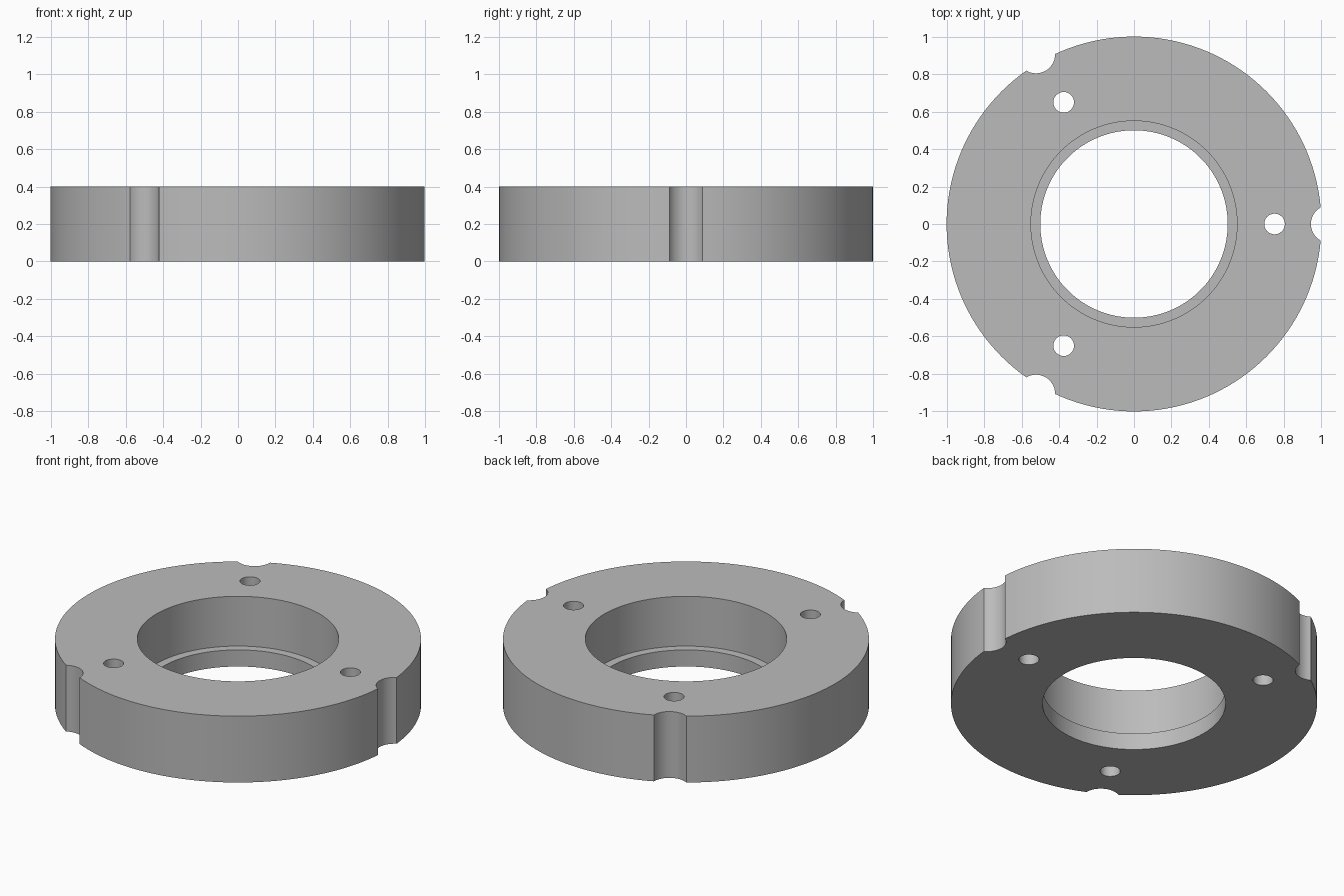
import bpy
import bmesh
from math import cos, sin, pi, radians
from mathutils import Matrix

if "Cube" in bpy.data.objects:
    bpy.data.objects.remove(bpy.data.objects["Cube"])

HEIGHT = 0.4
SEGMENTS = 144

grey = bpy.data.materials.new("plain grey")
grey.use_nodes = True
grey.diffuse_color = (0.5, 0.5, 0.5, 1)
grey.node_tree.nodes["Principled BSDF"].inputs["Base Color"].default_value = grey.diffuse_color


def make_object(name, bm):
    bmesh.ops.recalc_face_normals(bm, faces=bm.faces)
    mesh = bpy.data.meshes.new(name)
    bm.to_mesh(mesh)
    bm.free()
    mesh.materials.append(grey)
    obj = bpy.data.objects.new(name, mesh)
    bpy.context.collection.objects.link(obj)
    return obj


# Ring body: closed (radius, height) profile with a stepped bore, turned about z
profile = [(1, 0), (1, HEIGHT), (0.55, HEIGHT), (0.55, 0.1), (0.5, 0.1), (0.5, 0)]
bm = bmesh.new()
loops = []
for i in range(SEGMENTS):
    a = 2 * pi * i / SEGMENTS
    loops.append([bm.verts.new((r * cos(a), r * sin(a), z)) for r, z in profile])
for i, ring in enumerate(loops):
    following = loops[(i + 1) % SEGMENTS]
    for j in range(len(profile)):
        k = (j + 1) % len(profile)
        bm.faces.new((ring[j], following[j], following[k], ring[k]))
body = make_object("flange_ring", bm)

# Three bolt holes and three rim notches, evenly spaced
bm = bmesh.new()
for angle in (0, 120, 240):
    for distance, radius in ((0.75, 0.055), (1.046, 0.102)):
        place = Matrix.Rotation(radians(angle), 4, "Z") @ Matrix.Translation((distance, 0, HEIGHT / 2))
        bmesh.ops.create_cone(bm, cap_ends=True, segments=48, radius1=radius,
                              radius2=radius, depth=HEIGHT * 2, matrix=place)
cutter = make_object("hole_and_notch_cutter", bm)
cutter.hide_render = True

cut = body.modifiers.new("holes and notches", "BOOLEAN")
cut.operation = "DIFFERENCE"
cut.solver = "EXACT"
cut.object = cutter

bpy.ops.object.select_all(action="DESELECT")
body.select_set(True)
bpy.context.view_layer.objects.active = body
bpy.ops.object.modifier_apply(modifier=cut.name)
bpy.data.objects.remove(cutter)

# Smooth walls, crisp edges
bpy.ops.object.shade_smooth_by_angle(angle=radians(30))
